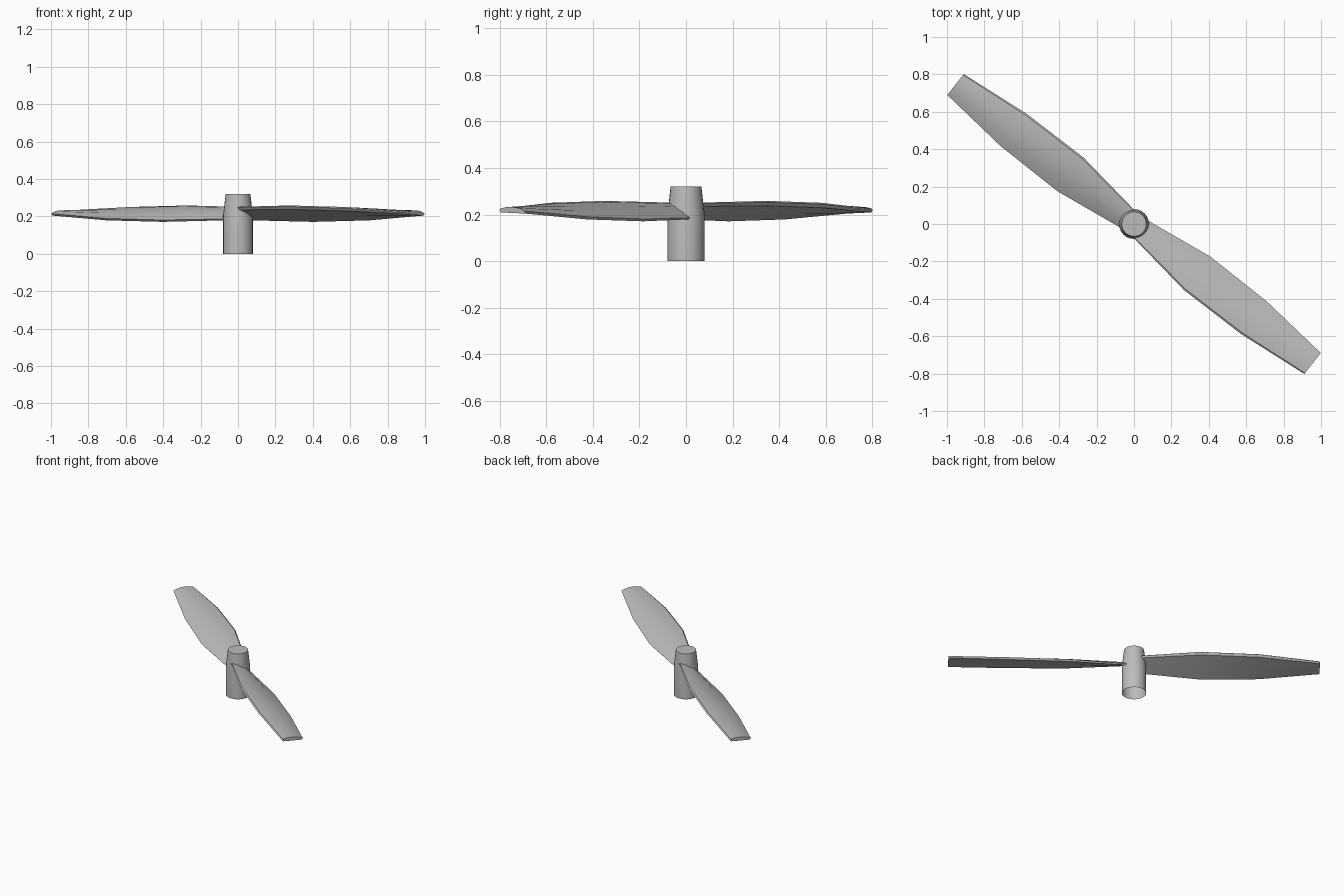
import bpy, bmesh
from math import radians
from mathutils import Matrix, Vector

cube = bpy.data.objects.get("Cube")
if cube:
    bpy.data.objects.remove(cube)

grey = bpy.data.materials.new("light_grey")
grey.use_nodes = True
color = (0.5, 0.5, 0.5, 1)
grey.diffuse_color = color
grey.node_tree.nodes["Principled BSDF"].inputs["Base Color"].default_value = color


def make_object(name, bm, smooth_angle):
    mesh = bpy.data.meshes.new(name)
    bm.to_mesh(mesh)
    bm.free()
    mesh.materials.append(grey)
    obj = bpy.data.objects.new(name, mesh)
    bpy.context.collection.objects.link(obj)
    bpy.ops.object.select_all(action="DESELECT")
    obj.select_set(True)
    bpy.context.view_layer.objects.active = obj
    bpy.ops.object.shade_smooth_by_angle(angle=radians(smooth_angle))
    return obj


def bridge(bm, a, b):
    n = len(a)
    for i in range(n):
        j = (i + 1) % n
        bm.faces.new((a[i], a[j], b[j], b[i]))


# Hub: open-bottomed sleeve with a tapered, capped nose
SIDES = 24
bm = bmesh.new()
rings = []
for radius, z in [(0.08, 0), (0.08, 0.2), (0.066, 0.32)]:
    rings.append([bm.verts.new(Matrix.Rotation(radians(360 * i / SIDES), 3, "Z") @ Vector((radius, 0, z)))
                  for i in range(SIDES)])
for low, high in zip(rings, rings[1:]):
    bridge(bm, low, high)
bm.faces.new(rings[-1])
make_object("hub", bm, 30)

# Blade cross-section: chord position and thickness, both as fractions
SECTION = [(-1, 0), (-0.9, -0.35), (0, -0.4), (0.9, -0.4), (1, 0),
           (0.55, 0.45), (0, 0.6), (-0.55, 0.5), (-0.92, 0.25)]
# Stations: distance along the blade, half chord, edge rise, thickness
STATIONS = [(0.03, 0.058, 0.03, 0.026), (0.43, 0.114, 0.036, 0.034),
            (0.815, 0.111, 0.027, 0.034), (1.211, 0.071, 0.002, 0.026)]


def make_blade(name, angle):
    bm = bmesh.new()
    loops = []
    for dist, chord, rise, thick in STATIONS:
        loops.append([bm.verts.new((dist, u * chord, 0.217 - u * rise + v * thick))
                      for u, v in SECTION])
    for inner, outer in zip(loops, loops[1:]):
        bridge(bm, inner, outer)
    bm.faces.new(loops[0])
    bm.faces.new(loops[-1])
    bmesh.ops.recalc_face_normals(bm, faces=bm.faces)
    bm.transform(Matrix.Rotation(radians(angle), 4, "Z"))
    return make_object(name, bm, 30)


make_blade("left_blade", -38)
make_blade("right_blade", 142)
